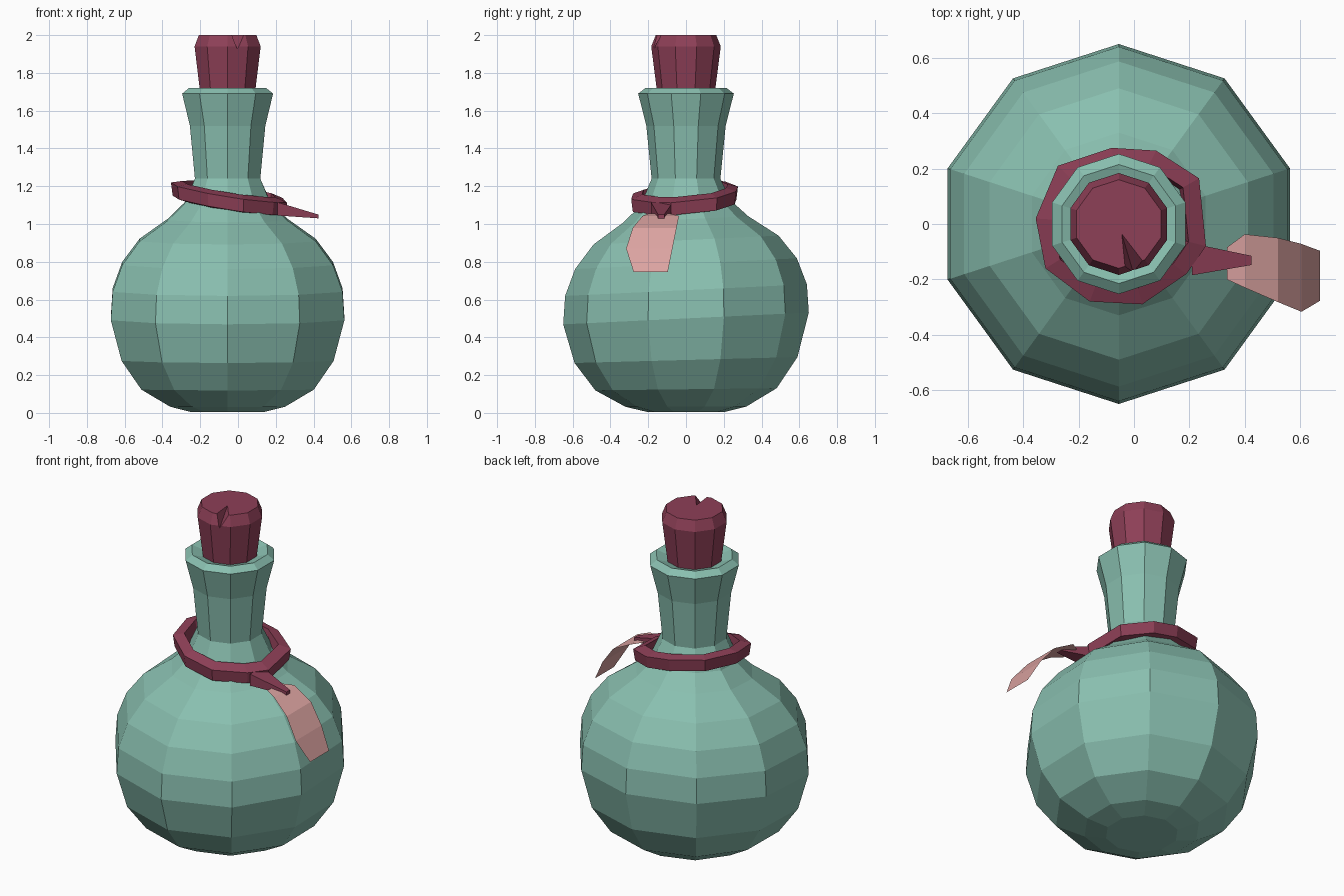
import bpy, math

if "Cube" in bpy.data.objects:
    bpy.data.objects.remove(bpy.data.objects["Cube"])

CX = -0.055  # bottle axis


def material(name, rgb):
    m = bpy.data.materials.new(name)
    m.diffuse_color = (*rgb, 1)
    m.use_nodes = True
    m.node_tree.nodes["Principled BSDF"].inputs["Base Color"].default_value = m.diffuse_color
    return m


GLASS = material("teal glass", (0.25, 0.52, 0.43))
RED = material("wine red", (0.27, 0.05, 0.095))
PINK = material("pink paper", (0.72, 0.37, 0.36))


def make(name, verts, faces, mat):
    me = bpy.data.meshes.new(name)
    me.from_pydata(verts, [], faces)
    me.validate()
    ob = bpy.data.objects.new(name, me)
    bpy.context.collection.objects.link(ob)
    if mat:
        me.materials.append(mat)
    return ob


def bridge(rows, n):
    return [(r * n + i, r * n + (i + 1) % n, (r + 1) * n + (i + 1) % n, (r + 1) * n + i)
            for r in range(rows - 1) for i in range(n)]


def lathe(name, profile, mat, shear=0.0, n=10):
    verts = []
    for r, z in profile:
        s = shear * min(1, z / 0.5) if z < 1.15 else 0
        for i in range(n):
            a = math.pi / 2 + 2 * math.pi * i / n
            y = r * math.sin(a)
            verts.append((CX + r * math.cos(a), y, z + s * y))
    k = len(profile)
    faces = bridge(k, n)
    faces += [tuple(reversed(range(n))), tuple(range((k - 1) * n, k * n))]
    return make(name, verts, faces, mat)


# Bottle: round body, flared neck and rim
lathe("bottle", [(0.2, 0.004), (0.32, 0.033), (0.48, 0.125), (0.59, 0.28), (0.65, 0.5),
                 (0.64, 0.65), (0.587, 0.79), (0.49, 0.915), (0.33, 1.025), (0.24, 1.11),
                 (0.182, 1.24), (0.21, 1.52), (0.253, 1.69), (0.215, 1.72), (0.155, 1.7)],
      GLASS, shear=0.048)

# Stopper with a wedge notch cut from its front edge
stopper = lathe("stopper", [(0.152, 1.69), (0.184, 1.94), (0.16, 2.0)], RED)
cutter = make("notch_cutter",
              [(-0.055, 0.0, 2.02), (-0.03, -0.25, 2.02), (0.115, -0.22, 2.02), (0.02, -0.25, 1.88)],
              [(0, 1, 2), (0, 3, 1), (1, 3, 2), (2, 3, 0)], None)
cutter.hide_render = True
mod = stopper.modifiers.new("notch", "BOOLEAN")
mod.operation = "DIFFERENCE"
mod.object = cutter
mod.solver = "EXACT"
bpy.context.view_layer.objects.active = stopper
stopper.select_set(True)
bpy.ops.object.modifier_apply(modifier="notch")
bpy.data.objects.remove(cutter)

# Tilted cord around the neck
outline = [(0.08, 0.265), (-0.08, 0.275), (-0.275, 0.21), (-0.355, 0.02), (-0.32, -0.16),
           (-0.16, -0.28), (0.03, -0.29), (0.19, -0.18), (0.26, -0.08), (0.235, 0.165)]


def tilt(x, y):
    return 1.14 - 0.16 * (x - CX) + 0.09 * y


section = [(1.0, 0.03), (0.97, -0.038), (0.74, -0.05), (0.8, 0.048)]
n = len(outline)
verts = []
for k, dz in section + section[:1]:
    for x, y in outline:
        px, py = CX + (x - CX) * k, y * k
        verts.append((px, py, tilt(px, py) + dz))
faces = [tuple(reversed(f)) for f in bridge(5, n)]
make("cord", verts, faces, RED)

# Tapering cord end pointing towards the label
ends = [(0.21, -0.185, -0.07, 1.045, 1.115), (0.425, -0.148, -0.115, 1.03, 1.05)]
verts = [(x, y, z) for x, y0, y1, z0, z1 in ends
         for y, z in ((y0, z0), (y1, z0), (y1, z1), (y0, z1))]
make("cord_end", verts, bridge(2, 4) + [(3, 2, 1, 0), (4, 5, 6, 7)], RED)

# Curved paper label
rows = [(0.335, 1.055, -0.2, -0.085), (0.4, 1.043, -0.23, -0.037), (0.52, 0.98, -0.282, -0.05),
        (0.605, 0.87, -0.317, -0.072), (0.672, 0.745, -0.277, -0.097)]
verts = [(x, y, z) for x, z, y0, y1 in rows for y in (y0, y1)]
make("label", verts, [(2 * i, 2 * i + 2, 2 * i + 3, 2 * i + 1) for i in range(4)], PINK)
